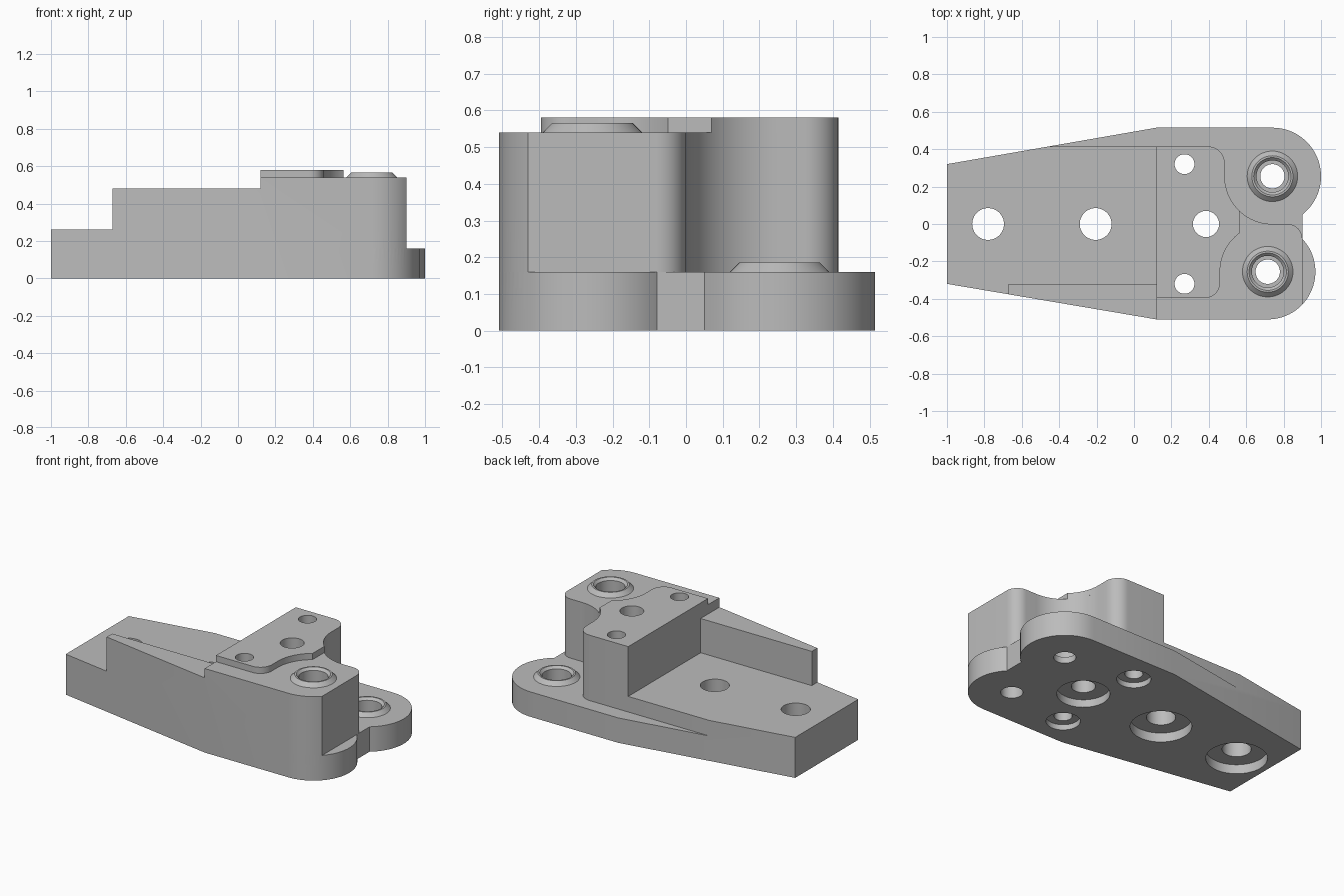
import bpy, bmesh, math

old = bpy.data.objects.get("Cube")
if old:
    bpy.data.objects.remove(old, do_unlink=True)

grey = bpy.data.materials.new("machined grey")
grey.use_nodes = True
GREY = (0.5, 0.5, 0.5, 1)
grey.diffuse_color = GREY
grey.node_tree.nodes["Principled BSDF"].inputs["Base Color"].default_value = GREY


def make_object(name, bm):
    bmesh.ops.recalc_face_normals(bm, faces=bm.faces)
    mesh = bpy.data.meshes.new(name)
    bm.to_mesh(mesh)
    bm.free()
    mesh.materials.append(grey)
    obj = bpy.data.objects.new(name, mesh)
    bpy.context.collection.objects.link(obj)
    return obj


def arc(cx, cy, r, start, end, steps=20):
    """Points along an arc, angles in degrees."""
    angles = [math.radians(start + (end - start) * i / steps) for i in range(steps + 1)]
    return [(cx + r * math.cos(a), cy + r * math.sin(a)) for a in angles]


def prism(name, outline, low, high):
    bm = bmesh.new()
    face = bm.faces.new([bm.verts.new((x, y, low)) for x, y in outline])
    top = bmesh.ops.extrude_face_region(bm, geom=[face])["geom"]
    bmesh.ops.translate(bm, vec=(0, 0, high - low),
                        verts=[v for v in top if isinstance(v, bmesh.types.BMVert)])
    return make_object(name, bm)


def turned(name, x, y, profile, sides=48):
    """Closed solid of revolution from (radius, z) pairs, bottom to top."""
    bm = bmesh.new()
    rings = []
    for r, z in profile:
        ring = [bm.verts.new((px, py, z)) for px, py in arc(x, y, r, 0, 360, sides)[:-1]]
        rings.append(ring)
    for lower, upper in zip(rings, rings[1:]):
        for i in range(sides):
            j = (i + 1) % sides
            bm.faces.new((lower[i], lower[j], upper[j], upper[i]))
    bm.faces.new(rings[0])
    bm.faces.new(rings[-1])
    return make_object(name, bm)


def combine(target, tool, operation):
    mod = target.modifiers.new(operation.lower(), 'BOOLEAN')
    mod.operation = operation
    mod.solver = 'EXACT'
    mod.object = tool
    tool.hide_render = True
    bpy.context.view_layer.objects.active = target
    bpy.ops.object.modifier_apply(modifier=mod.name)
    bpy.data.objects.remove(tool, do_unlink=True)


# Key positions
FRONT = (0.715, -0.255)
BACK = (0.74, 0.255)
R = 0.255
SHOULDER = 0.12
NOTCH = 0.9
BACK_WALL = 0.415


def taper(x):
    """Half width of the tapered tail at x."""
    return 0.32 + (x + 1) / (SHOULDER + 1) * 0.19


# Base plate with two rounded lobes and a flat notch between them
front_cut = math.degrees(math.acos((NOTCH - FRONT[0]) / R))
back_cut = math.degrees(math.acos((NOTCH - BACK[0]) / 0.26))
outline = [(-1, -0.32), (SHOULDER, -0.51)]
outline += arc(*FRONT, R, -90, front_cut, 28)
outline += arc(*BACK, 0.26, -back_cut, 90, 28)
outline += [(SHOULDER, 0.515), (-1, 0.32)]
body = prism("bracket_body", outline, 0, 0.16)

# Tail deck, clipped along the back ledge
ledge_x = -1 + (BACK_WALL - 0.32) / 0.195 * (SHOULDER + 1)
tail = prism("tail_deck", [(-1, -0.32), (SHOULDER, -0.51), (0.3, -0.51), (0.3, BACK_WALL),
                           (ledge_x, BACK_WALL), (-1, 0.32)], 0.16, 0.26)

# Side rib along the front edge
rib = prism("side_rib", [(-0.67, -taper(-0.67)), (SHOULDER, -0.51), (0.2, -0.51),
                         (0.2, -0.32), (-0.67, -0.32)], 0.26, 0.48)

# Tall block, scooped around the back lobe
outline = [(SHOULDER, -0.51)] + arc(*FRONT, R, -90, -front_cut, 14)
outline += arc(0.82, -0.08, 0.08, 0, 90, 10)
outline += arc(*BACK, R, -90, -180, 24)
outline += arc(0.395, 0.325, 0.09, 0, 90, 12) + [(SHOULDER, BACK_WALL)]
block = prism("tall_block", outline, 0.16, 0.54)

# Raised pad, scooped around both lobes
pad_front = math.degrees(math.acos((0.565 - FRONT[0]) / R))
pad_back = math.degrees(math.acos((0.565 - BACK[0]) / R))
outline = [(SHOULDER, -0.395)] + arc(0.38, -0.315, 0.08, -90, 0, 12)
outline += arc(*FRONT, R, 180, pad_front, 14)
outline += arc(*BACK, R, -pad_back, -180, 14)
outline += arc(0.395, 0.325, 0.09, 0, 90, 12) + [(SHOULDER, BACK_WALL)]
pad = prism("raised_pad", outline, 0.54, 0.58)

for part in (tail, block, rib, pad):
    combine(body, part, 'UNION')

# Chamfered bosses with stepped bores
for (x, y), seat in ((FRONT, 0.54), (BACK, 0.16)):
    rim = seat + 0.025
    boss = turned("boss", x, y, [(0.135, seat - 0.02), (0.135, seat), (0.11, rim)])
    combine(body, boss, 'UNION')
    floor = rim - 0.145
    bore = turned("boss_bore", x, y, [(0.065, -0.1), (0.065, floor), (0.085, floor),
                                      (0.085, rim - 0.015), (0.1, rim), (0.1, rim + 0.1)])
    combine(body, bore, 'DIFFERENCE')

# Bolt holes, counterbored from underneath: x, y, hole radius, recess radius, depth
bolts = [(-0.78, 0, 0.085, 0.18, 0.06), (-0.205, 0, 0.085, 0.18, 0.06),
         (0.385, 0, 0.07, 0.155, 0.05)]
bolts += [(0.27, side * 0.32, 0.053, 0.1, 0.035) for side in (-1, 1)]
for x, y, hole, recess, depth in bolts:
    cutter = turned("bolt_hole", x, y, [(recess, -0.1), (recess, depth),
                                        (hole, depth), (hole, 0.8)])
    combine(body, cutter, 'DIFFERENCE')

# Tidy coplanar seams and shade
bm = bmesh.new()
bm.from_mesh(body.data)
bmesh.ops.remove_doubles(bm, verts=bm.verts, dist=0.0001)
bmesh.ops.dissolve_limit(bm, angle_limit=math.radians(0.3), verts=bm.verts, edges=bm.edges)
bm.to_mesh(body.data)
bm.free()
bpy.ops.object.select_all(action='DESELECT')
body.select_set(True)
bpy.context.view_layer.objects.active = body
bpy.ops.object.shade_smooth_by_angle(angle=math.radians(25))
